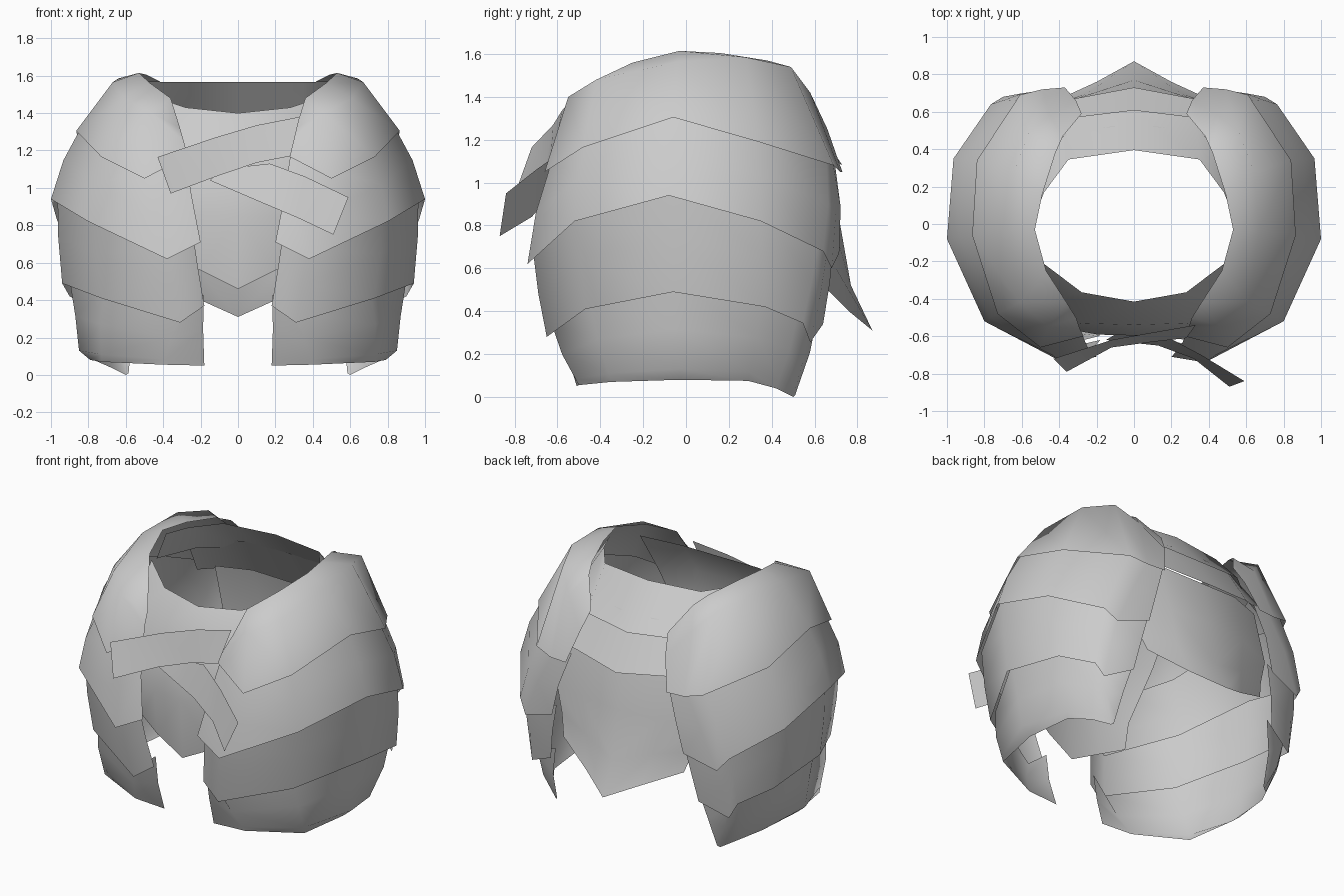
import bpy
import bmesh
import math

grey = bpy.data.materials.new("light_grey")
grey.diffuse_color = (0.6, 0.6, 0.6, 1)


def sheet(name, rows, mirror=True):
    """Loft a thin open sheet through rows of points."""
    bm = bmesh.new()
    grid = [[bm.verts.new(p) for p in row] for row in rows]
    for a, b in zip(grid, grid[1:]):
        for i in range(len(a) - 1):
            bm.faces.new((a[i], b[i], b[i + 1], a[i + 1]))
    mesh = bpy.data.meshes.new(name)
    bm.to_mesh(mesh)
    bm.free()
    mesh.materials.append(grey)
    obj = bpy.data.objects.new(name, mesh)
    bpy.context.collection.objects.link(obj)
    if mirror:
        mod = obj.modifiers.new("mirror", 'MIRROR')
        mod.use_clip = True
    bpy.ops.object.select_all(action='DESELECT')
    obj.select_set(True)
    bpy.context.view_layer.objects.active = obj
    bpy.ops.object.shade_smooth_by_angle(angle=math.radians(60))
    return obj


def tucked(row, s, lift, inset):
    """Upper edge of a plate, hidden under the plate above."""
    pts = [(x * s, y * s, z + lift) for x, y, z in row]
    x, y, z = pts[0]
    return [(x + inset, y, z)] + pts[1:]


def mix(a, b, t, bulge=1):
    return [((p[0] + (q[0] - p[0]) * t) * bulge, (p[1] + (q[1] - p[1]) * t) * bulge,
             p[2] + (q[2] - p[2]) * t) for p, q in zip(a, b)]


# Shoulder plates, points run front to back
neck = [(.31, -.50, 1.32), (.36, -.42, 1.48), (.47, -.25, 1.56), (.53, -.03, 1.615),
        (.49, .16, 1.605), (.42, .38, 1.57), (.38, .47, 1.53), (.28, .59, 1.37)]
crown = [(.29, -.56, 1.25), (.46, -.55, 1.40), (.61, -.42, 1.48), (.67, -.04, 1.565),
         (.64, .28, 1.585), (.56, .49, 1.54), (.45, .58, 1.42), (.31, .66, 1.25)]
hem_1 = [(.27, -.60, 1.17), (.50, -.66, 1.05), (.73, -.48, 1.165), (.865, -.06, 1.305),
         (.84, .34, 1.19), (.61, .69, 1.08), (.49, .72, 1.05), (.37, .73, 1.05)]
sheet("shoulder_plates", [neck, crown, hem_1])

# Three overlapping plates down each side
hem_2 = [(.20, -.71, .71), (.38, -.74, .62), (.80, -.52, .82), (1.0, -.08, .94),
         (.965, .35, .82), (.765, .64, .68), (.70, .68, .60), (.48, .715, .67)]
hem_3 = [(.18, -.62, .37), (.31, -.65, .28), (.73, -.47, .41), (.94, -.06, .49),
         (.90, .37, .42), (.76, .545, .345), (.72, .58, .255), (.54, .64, .34)]
hem_4 = [(.18, -.51, .05), (.40, -.50, .055), (.73, -.35, .07), (.79, -.03, .08),
         (.76, .29, .075), (.68, .42, .04), (.60, .50, 0), (.585, .51, .01)]
for name, upper, lower, s, lift, inset, bulge in (
        ("upper_arm_plates", hem_1, hem_2, .95, .05, .03, 1.025),
        ("lower_arm_plates", hem_2, hem_3, .965, .06, .05, 1.01),
        ("skirt_plates", hem_3, hem_4, .965, .06, .01, 1.025)):
    top = tucked(upper, s, lift, inset)
    rows = [top, mix(top, lower, .5, bulge), lower]
    if name == "skirt_plates":  # the skirt turns inward just above its hem
        edge = mix(rows[1], lower, .8)
        edge[3] = (.85, -.03, .13)
        rows.insert(2, edge)
    sheet(name, rows)

# Front panel with pointed hem
sheet("front_panel", [
    [(0, -.415, 1.40), (.28, -.365, 1.43), (.485, -.21, 1.50)],
    [(0, -.54, 1.20), (.28, -.53, 1.20), (.50, -.42, 1.20)],
    [(0, -.60, .85), (.20, -.59, .85), (.42, -.55, .85)],
    [(0, -.58, .46), (.20, -.56, .56), (.35, -.50, .62)]])

# Back collar, band and flared pointed panel
sheet("back_collar", [
    [(.54, .02, 1.57), (.48, .17, 1.57), (.35, .345, 1.565), (0, .395, 1.565)],
    [(.68, .12, 1.33), (.57, .38, 1.33), (.33, .57, 1.33), (0, .61, 1.30)]])
sheet("back_band", [
    [(.60, .32, 1.40), (.50, .41, 1.40), (.30, .50, 1.40), (0, .53, 1.39)],
    [(.65, .50, 1.12), (.54, .61, 1.12), (.32, .67, 1.12), (0, .73, 1.08)]])
sheet("back_panel", [
    [(.52, .50, 1.18), (.30, .58, 1.18), (0, .62, 1.15)],
    [(.52, .60, .80), (.28, .68, .83), (0, .715, .83)],
    [(.48, .61, .64), (.25, .70, .60), (0, .77, .52)],
    [(.44, .65, .51), (.20, .76, .40), (0, .87, .31)]])

# Two crossing straps on the chest
sheet("upper_strap", [
    [(-.43, -.72, 1.165), (-.12, -.62, 1.27), (.10, -.58, 1.335), (.33, -.54, 1.38)],
    [(-.36, -.79, .97), (-.12, -.66, 1.06), (.10, -.63, 1.135), (.28, -.61, 1.17)]], False)
sheet("lower_strap", [
    [(-.10, -.59, 1.10), (.17, -.60, 1.13), (.36, -.70, 1.06), (.59, -.84, .95)],
    [(-.15, -.62, 1.04), (.13, -.65, .92), (.32, -.72, .84), (.51, -.87, .75)]], False)
